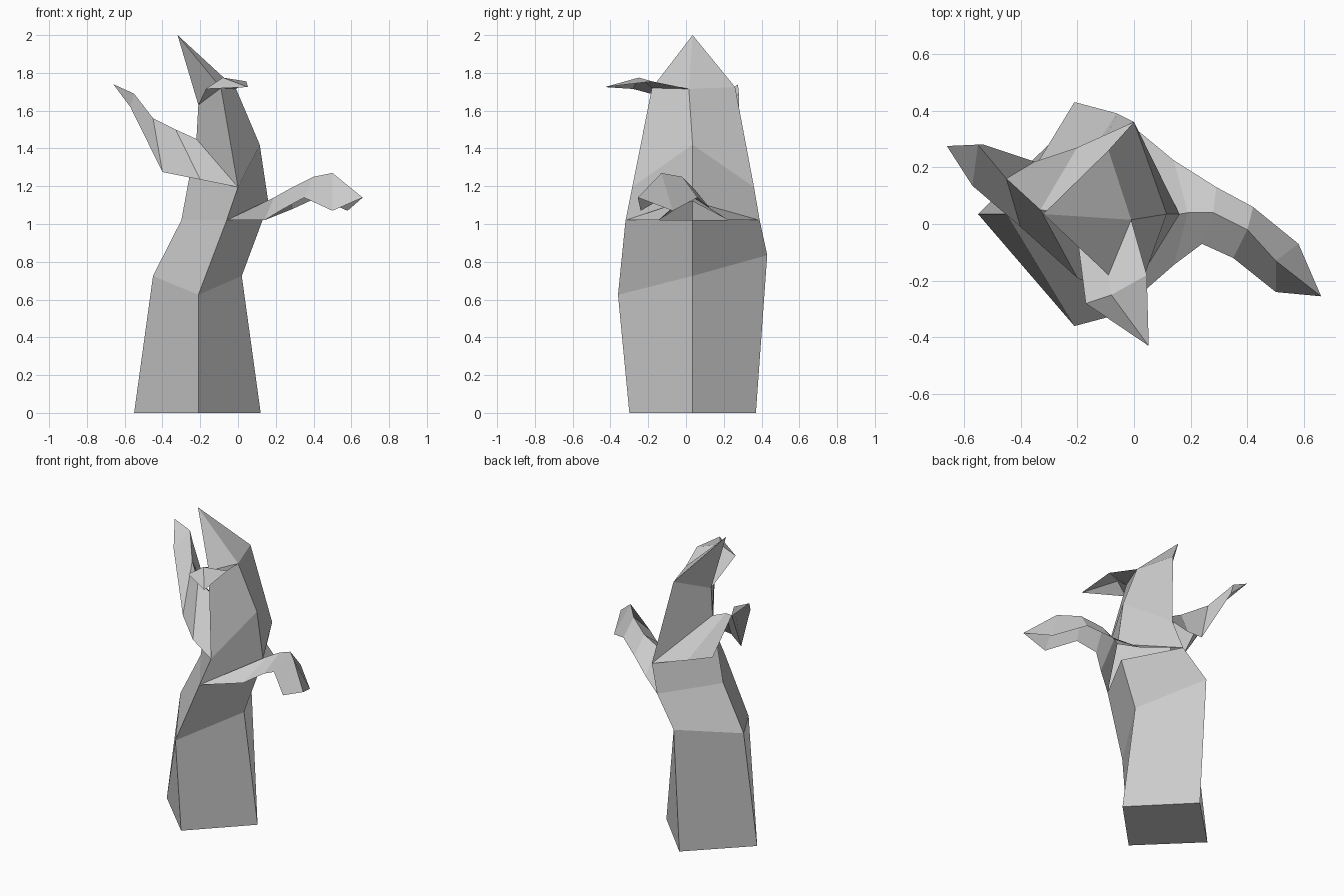
import bpy

if "Cube" in bpy.data.objects:
    bpy.data.objects.remove(bpy.data.objects["Cube"])

C = 0.035  # y of the trunk's centre line


def loft(name, rows, closed=False, tip=None, bottom=False):
    """Skin equal-length rows of points; optional end point and bottom cap."""
    n = len(rows[0])
    verts = [p for row in rows for p in row]
    spans = n if closed else n - 1
    faces = []
    for r in range(len(rows) - 1):
        for i in range(spans):
            j = (i + 1) % n
            faces.append((r * n + i, r * n + j, (r + 1) * n + j, (r + 1) * n + i))
    if tip:
        verts.append(tip)
        base = (len(rows) - 1) * n
        faces += [(base + i, base + (i + 1) % n, len(verts) - 1) for i in range(spans)]
    if bottom:
        faces.append(tuple(reversed(range(n))))
    mesh = bpy.data.meshes.new(name)
    mesh.from_pydata(verts, [], faces)
    mesh.update()
    ob = bpy.data.objects.new(name, mesh)
    bpy.context.collection.objects.link(ob)
    return ob


# Trunk corner rings, in order front, right, back, left
base = [(-.21, -.30, 0), (.12, C, 0), (-.21, .37, 0), (-.55, C, 0)]
knee = [(-.21, -.36, .625), (.02, C, .725), (-.21, .43, .835), (-.45, C, .725)]
waist = [(-.06, -.32, 1.02), (.13, C, 1.02), (-.06, .39, 1.02), (-.30, C, 1.02)]
chest = [(0, -.285, 1.195), (.115, C, 1.42), (0, .36, 1.195), (-.22, C, 1.45)]
neck = [(-.09, -.18, 1.72), (-.01, .015, 1.715), (-.09, .26, 1.725), (-.21, C, 1.63)]
collar = (.16, C, 1.12)

# Trunk below the right leaf, then above it to the pointed top
loft("lower_trunk", [base, knee, waist], closed=True, bottom=True)
loft("upper_trunk", [[waist[0], collar, waist[2], waist[3]], chest, neck],
     closed=True, tip=(-.32, C, 2.0))

# Right leaf: rows of near edge, ridge, far edge
loft("right_leaf", [
    [waist[0], collar, waist[2]],
    [(.14, -.145, 1.02), (.19, .04, 1.14), (.14, .225, 1.02)],
    [(.24, -.07, 1.08), (.28, .04, 1.19), (.29, .13, 1.08)],
    [(.35, -.12, 1.14), (.40, -.02, 1.25), (.42, .06, 1.14)],
    [(.50, -.24, 1.07), (.50, -.13, 1.27), (.58, -.07, 1.07)],
], tip=(.66, -.255, 1.14))

# Left leaf, raised
loft("left_leaf", [
    [chest[0], chest[3], chest[2]],
    [(-.20, -.19, 1.235), (-.33, .05, 1.50), (-.20, .27, 1.235)],
    [(-.40, -.01, 1.275), (-.45, .16, 1.56), (-.35, .22, 1.275)],
    [(-.57, .135, 1.62), (-.55, .28, 1.69), (-.53, .28, 1.62)],
], tip=(-.66, .275, 1.74))

# Short top leaf pointing forward
loft("top_leaf", [
    [neck[3], neck[0], neck[1]],
    [(-.17, -.28, 1.715), (-.08, -.25, 1.775), (.045, -.18, 1.755)],
], tip=(.052, -.43, 1.725))
